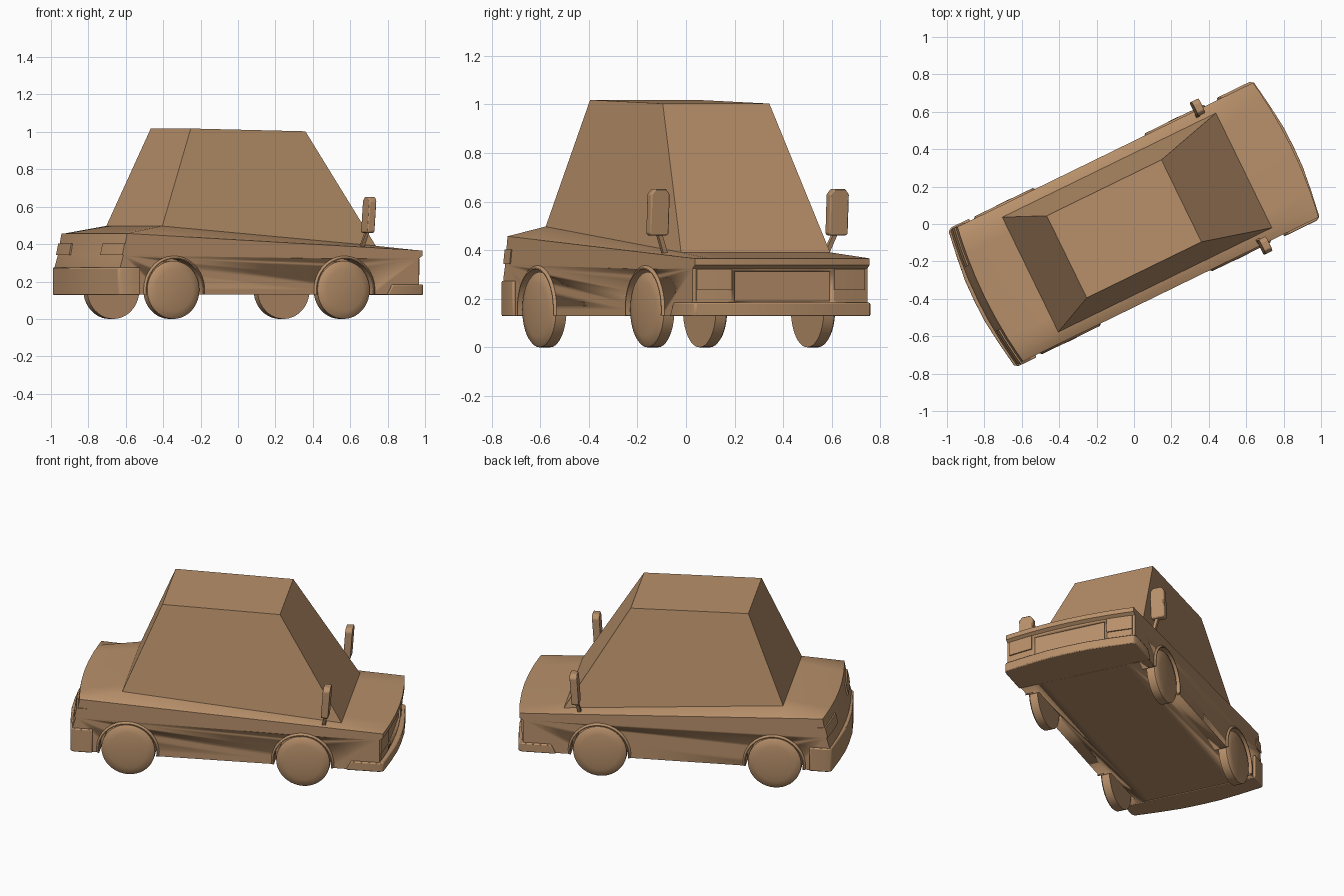
import bpy, bmesh, math
from mathutils import Matrix, Vector

if "Cube" in bpy.data.objects:
    bpy.data.objects.remove(bpy.data.objects["Cube"])

# Car is built along +x (nose) and then turned to its resting angle
TURN = Matrix.Rotation(math.radians(26), 4, 'Z')
W = 0.4                      # body half width
WHEELS = (-0.575, 0.438)     # axle positions
tan = bpy.data.materials.new("tan_paint")
tan.diffuse_color = (0.48, 0.28, 0.145, 1)
tan.use_nodes = True
tan.node_tree.nodes["Principled BSDF"].inputs["Base Color"].default_value = tan.diffuse_color


def finish(bm, name, smooth=30, bevel=0):
    bmesh.ops.recalc_face_normals(bm, faces=bm.faces)
    bm.transform(TURN)
    me = bpy.data.meshes.new(name)
    bm.to_mesh(me)
    bm.free()
    me.materials.append(tan)
    me.shade_smooth()
    me.set_sharp_from_angle(angle=math.radians(smooth))
    ob = bpy.data.objects.new(name, me)
    bpy.context.collection.objects.link(ob)
    if bevel:
        m = ob.modifiers.new("bevel", 'BEVEL')
        m.width, m.segments = bevel, 2
    return ob


def loft(bm, rings, closed=True):
    """Skin equal-length rings of points and cap both ends."""
    vs = [[bm.verts.new(p) for p in r] for r in rings]
    n = len(vs[0])
    for a, b in zip(vs, vs[1:]):
        for i in range(n):
            j = (i + 1) % n
            bm.faces.new((a[i], a[j], b[j], b[i]))
    bm.faces.new(vs[0])
    bm.faces.new(vs[-1])


def box(bm, x0, x1, y0, y1, z0, z1):
    loft(bm, [[(x0, y0, z), (x1, y0, z), (x1, y1, z), (x0, y1, z)] for z in (z0, z1)])


def bow(y):
    return 0.034 * (1 - (y / W) ** 2)


def band(name, sx, y0, y1, levels, depth=0.03):
    """Plate following the curved nose or tail; levels are (outer x, z)."""
    bm = bmesh.new()
    for s in (-1, 1):
        rings = []
        for k in range(5):
            y = y0 + (y1 - y0) * k / 4
            out = [(sx * (x + bow(y)), s * y, z) for x, z in levels]
            rings.append(out + [(x - sx * depth, yy, z) for x, yy, z in reversed(out)])
        loft(bm, rings)
    return finish(bm, name)


# Body: side profile swept across the width, bowed at both ends and crowned on top
def crease(x):
    return 0.457 - 0.052 * (x + 0.855)


bm = bmesh.new()
rings = []
for y in (-W, -0.342, -0.25, -0.12, 0, 0.12, 0.25, 0.342, W):
    c = 0 if abs(y) == W else 1
    prof = [(-0.895, 0.13), (-0.895, 0.28), (-0.877, 0.34), (-0.855, 0.457)]
    prof += [(-0.62, crease(-0.62) + 0.052 * c), (0.657, crease(0.657) + 0.012 * c)]
    prof += [(0.903, 0.366), (0.903, 0.338), (0.883, 0.325), (0.883, 0.13)]
    rings.append([(x + math.copysign(bow(y), x) * (abs(x) > 0.8), y, z) for x, z in prof])
loft(bm, rings)
body = finish(bm, "body")

# Cutter: wheel wells, grille recess
bm = bmesh.new()
for x in WHEELS:
    for s in (-1, 1):
        ring = [(x + 0.168 * math.cos(a * math.tau / 40), 0.155 + 0.168 * math.sin(a * math.tau / 40))
                for a in range(40)]
        loft(bm, [[(px, s * y, pz) for px, pz in ring] for y in (0.325, 0.5)])
box(bm, 0.897, 1.1, -0.22, 0.22, 0.19, 0.313)
cutter = finish(bm, "body_cutter")
cutter.hide_render = True
cutter.hide_viewport = True
mod = body.modifiers.new("openings", 'BOOLEAN')
mod.operation, mod.object, mod.solver = 'DIFFERENCE', cutter, 'EXACT'

# Cabin
bm = bmesh.new()
loft(bm, [
    [(-0.618, -0.342, 0.494), (0.657, -0.342, 0.385), (0.657, 0.342, 0.385), (-0.618, 0.342, 0.494)],
    [(-0.4, -0.244, 1.018), (0.282, -0.244, 1.003), (0.282, 0.244, 1.003), (-0.4, 0.244, 1.018)]])
finish(bm, "cabin")

# Wheel arch lips
bm = bmesh.new()
for x in WHEELS:
    for s in (-1, 1):
        rings = []
        for k in range(21):
            a = math.radians(-8 + 196 * k / 20)
            rings.append([(x + r * math.cos(a), s * y, 0.155 + r * math.sin(a))
                          for r, y in ((0.167, 0.36), (0.167, 0.41), (0.172, 0.41), (0.183, 0.399), (0.183, 0.36))])
        loft(bm, rings)
finish(bm, "wheel_arches", 40)

# Wheels with domed outer faces
bm = bmesh.new()
for x in WHEELS:
    for s in (-1, 1):
        rings = [[(x + r * math.cos(a * math.tau / 40), s * y, 0.155 + r * math.sin(a * math.tau / 40))
                  for a in range(40)]
                 for r, y in ((0.155, 0.342), (0.155, 0.39), (0.148, 0.397), (0.11, 0.405), (0.06, 0.41), (0.015, 0.412))]
        loft(bm, rings)
finish(bm, "wheels", 40)


# Bumpers: plan outline wrapped around the corners
def bumper(name, sx, start, z0, z1, slant):
    half = [(start, 0.39), (start, 0.412), (0.885, 0.412), (0.908, 0.4), (0.93, 0.25), (0.945, 0.12)]
    plan = half + [(0.948, 0)] + [(x, -y) for x, y in reversed(half)]
    bm = bmesh.new()
    loft(bm, [[(sx * (x + (slant if x == start and z == z1 else 0)), y, z) for x, y in plan]
              for z in (z0, z1)])
    return finish(bm, name, bevel=0.006)


bumper("front_bumper", 1, 0.69, 0.128, 0.184, 0.03)
bumper("rear_bumper", -1, 0.78, 0.128, 0.274, 0)

# Lights
band("headlights", 1, 0.235, 0.385, [(0.89, 0.236), (0.89, 0.322)])
band("front_indicators", 1, 0.235, 0.385, [(0.887, 0.19), (0.887, 0.233)])
band("tail_lights", -1, 0.19, 0.405, [(0.886, 0.342), (0.873, 0.402)], 0.06)

# Mirrors: rounded housings leaning forward, on slanted stalks
bm = bmesh.new()
for s in (-1, 1):
    outline = [(-0.043, 0.468), (-0.035, 0.46), (0.035, 0.46), (0.043, 0.468),
               (0.043, 0.63), (0.025, 0.652), (-0.025, 0.652), (-0.043, 0.63)]
    loft(bm, [[(0.578 + dx + 0.07 * (z - 0.555), s * 0.41 + y, z) for y, z in outline]
              for dx in (-0.021, 0.021)])
finish(bm, "mirrors", bevel=0.006)
bm = bmesh.new()
for s in (-1, 1):
    loft(bm, [[(x + dx, s * y + dy, z) for dx, dy in ((-.01, -.01), (.01, -.01), (.01, .01), (-.01, .01))]
              for x, y, z in ((0.555, 0.365, 0.375), (0.573, 0.405, 0.475))])
finish(bm, "mirror_stalks")
